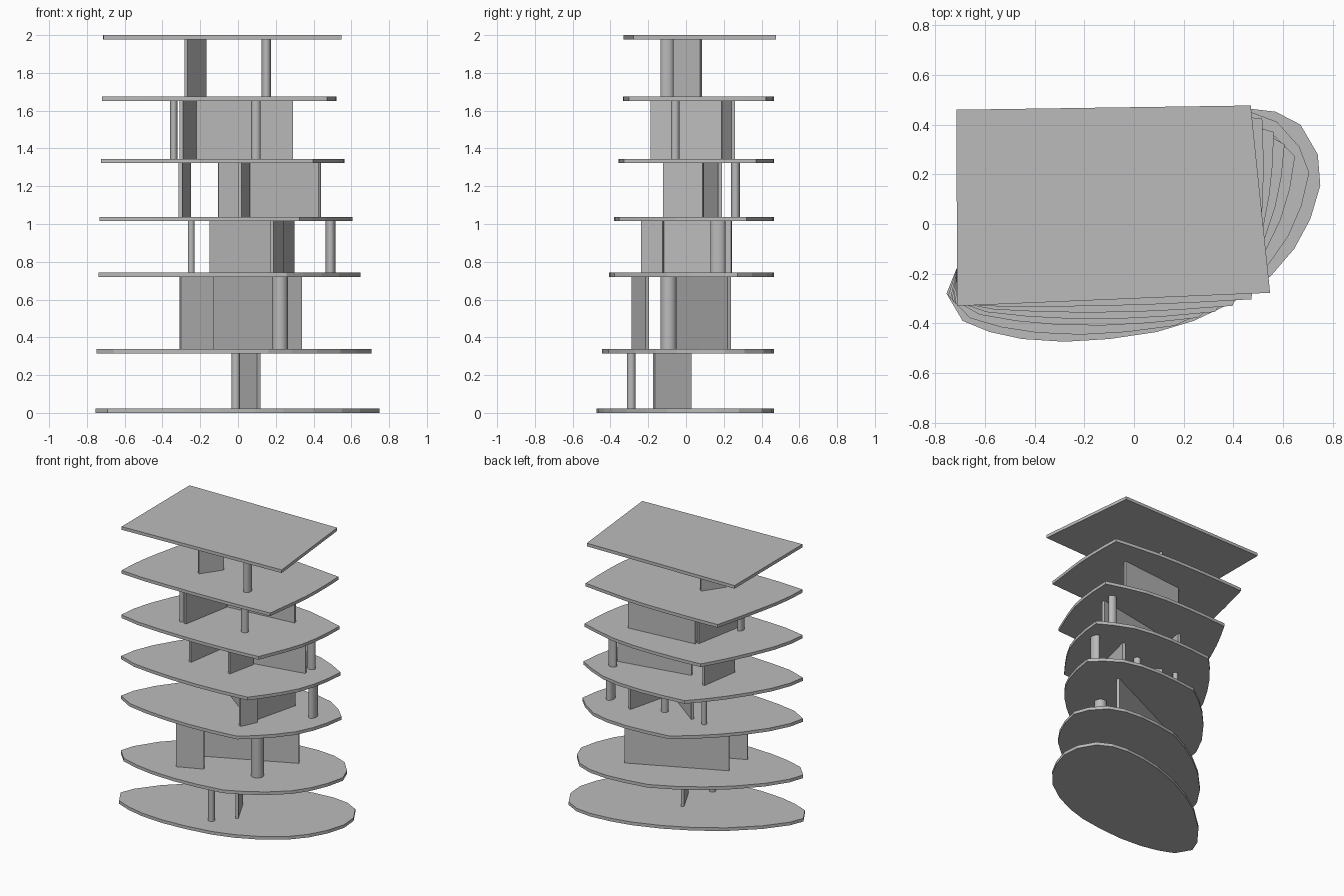
import bpy
import bmesh
from math import hypot
from mathutils import Vector, Matrix

cube = bpy.data.objects.get("Cube")
if cube:
    bpy.data.objects.remove(cube, do_unlink=True)

grey = bpy.data.materials.new("plain_grey")
grey.use_nodes = True
grey.diffuse_color = (0.5, 0.5, 0.5, 1)
grey.node_tree.nodes["Principled BSDF"].inputs["Base Color"].default_value = (0.5, 0.5, 0.5, 1)


def finish(bm, name):
    mesh = bpy.data.meshes.new(name)
    bmesh.ops.recalc_face_normals(bm, faces=bm.faces)
    bm.to_mesh(mesh)
    bm.free()
    obj = bpy.data.objects.new(name, mesh)
    bpy.context.collection.objects.link(obj)
    mesh.materials.append(grey)
    return obj


def prism(name, outline, low, high):
    bm = bmesh.new()
    face = bm.faces.new([bm.verts.new((p[0], p[1], low)) for p in outline])
    moved = bmesh.ops.extrude_face_region(bm, geom=[face])["geom"]
    verts = [v for v in moved if isinstance(v, bmesh.types.BMVert)]
    bmesh.ops.translate(bm, verts=verts, vec=(0, 0, high - low))
    return finish(bm, name)


def wall(name, ends, low, high, thick=0.02):
    a, b = Vector(ends[:2]), Vector(ends[2:])
    along = (b - a).normalized()
    side = Vector((-along.y, along.x)) * thick / 2
    return prism(name, [a - side, b - side, b + side, a + side], low, high)


def column(name, spec, low, high):
    x, y, rx, ry = spec
    bm = bmesh.new()
    bmesh.ops.create_cone(bm, cap_ends=True, segments=24, radius1=1, radius2=1, depth=1)
    place = Matrix.Translation((x, y, (low + high) / 2)) @ Matrix.Diagonal((rx, ry, high - low, 1))
    bmesh.ops.transform(bm, matrix=place, verts=bm.verts)
    obj = finish(bm, name)
    bpy.ops.object.select_all(action="DESELECT")
    obj.select_set(True)
    bpy.context.view_layer.objects.active = obj
    bpy.ops.object.shade_smooth_by_angle()


# Floor outlines blend from a rounded base to a four-cornered roof
roof = [Vector(p) for p in ((0.47, 0.477), (0.548, -0.277), (-0.712, -0.33), (-0.715, 0.46))]
base_arcs = [
    [(0.75, 0.155), (0.71, 0.02), (0.645, -0.10), (0.55, -0.21), (0.40, -0.315), (0.24, -0.39)],
    [(0.09, -0.435), (-0.10, -0.463), (-0.28, -0.474), (-0.45, -0.463), (-0.58, -0.435), (-0.69, -0.39)],
    [(-0.755, -0.28), (-0.715, -0.18), (-0.60, -0.03), (-0.42, 0.135), (-0.24, 0.255), (-0.05, 0.35)],
    [(0.145, 0.42), (0.30, 0.452), (0.45, 0.466), (0.57, 0.452), (0.67, 0.40), (0.74, 0.28)],
]


def floor_outline(t):
    points = []
    for i, arc in enumerate(base_arcs):
        for j, p in enumerate(arc):
            top = roof[i].lerp(roof[(i + 1) % 4], j / len(arc))
            points.append(Vector(p).lerp(top, t))
    return points


SLAB = 0.023
levels = [0, 0.314, 0.72, 1.015, 1.322, 1.651, 2 - SLAB]
for n, z in enumerate(levels):
    prism(f"floor_{n}", floor_outline(z / levels[-1]), z, z + SLAB)

# Walls per storey as start and end points
walls = [
    [(0.11, -0.17, 0.01, 0.025)],
    [(-0.305, -0.28, -0.13, -0.205), (-0.305, -0.067, 0.335, 0.23)],
    [(-0.145, 0.13, 0.19, -0.12), (0.20, -0.12, 0.29, 0.24), (0.18, -0.235, 0.235, -0.12)],
    [(-0.105, 0.08, 0.425, 0.18), (0.01, -0.12, 0.055, 0.09), (-0.305, -0.12, -0.26, 0.17)],
    [(-0.30, -0.185, -0.23, 0.19), (-0.22, 0.20, 0.29, 0.25)],
    [(-0.275, -0.065, -0.175, 0.08)],
]

# Columns per storey as centre and two radii
columns = [
    [(-0.012, -0.29, 0.022, 0.022)],
    [(0.222, -0.092, 0.042, 0.042)],
    [(0.49, 0.17, 0.026, 0.04), (-0.248, 0.144, 0.018, 0.018), (0.08, 0.13, 0.025, 0.025)],
    [(0.41, 0.262, 0.03, 0.023)],
    [(0.095, -0.057, 0.025, 0.023), (-0.34, -0.15, 0.02, 0.03)],
    [(0.15, -0.10, 0.025, 0.035)],
]

for n in range(len(levels) - 1):
    low, high = levels[n] + SLAB, levels[n + 1]
    for k, ends in enumerate(walls[n]):
        wall(f"wall_{n}_{k}", ends, low, high)
    for k, spec in enumerate(columns[n]):
        column(f"column_{n}_{k}", spec, low, high)
